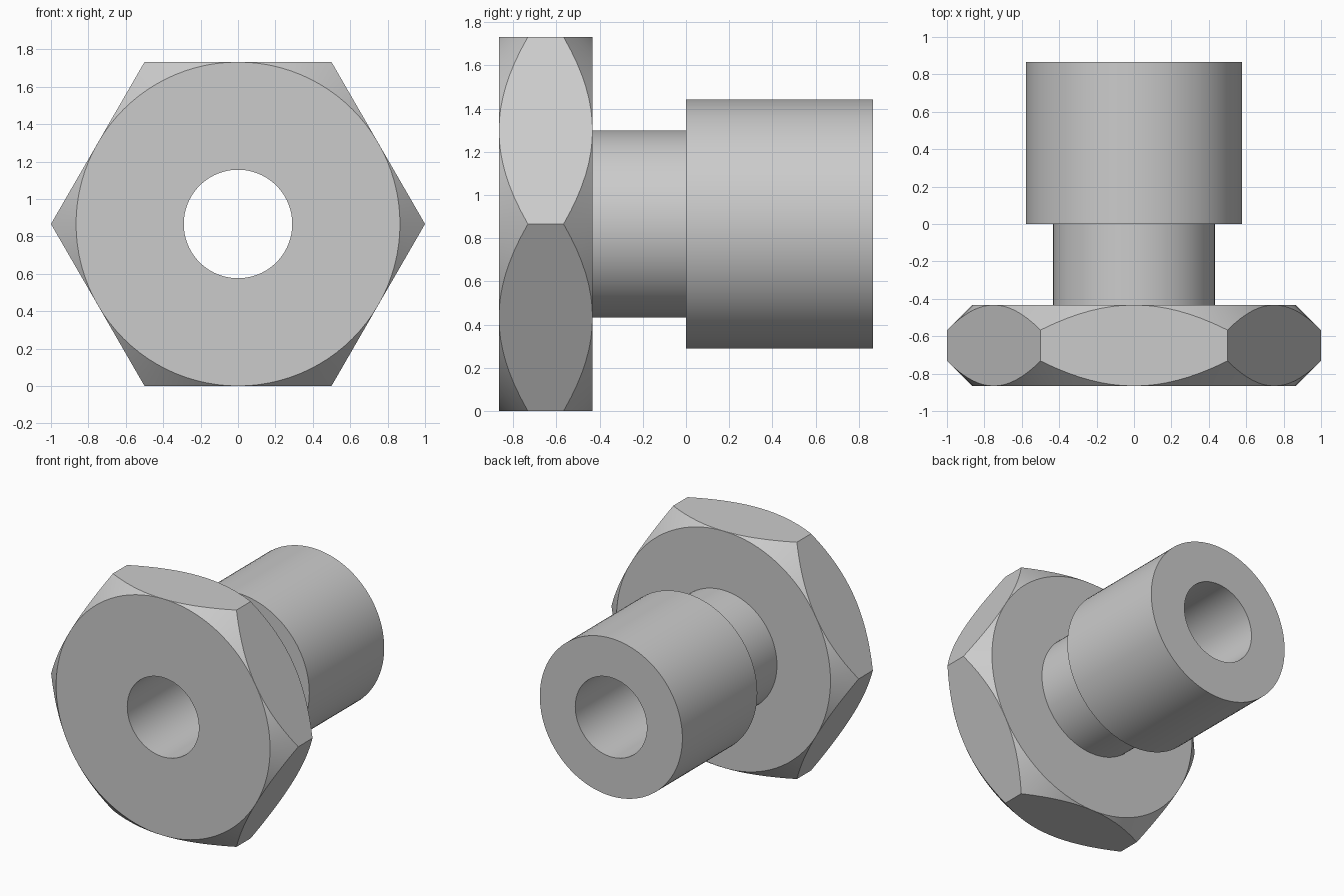
import bpy, bmesh, math

if "Cube" in bpy.data.objects:
    bpy.data.objects.remove(bpy.data.objects["Cube"])

N = 96                      # segments, divisible by 12 so hex corners and flat centres land on vertices
APOTHEM = math.sqrt(3) / 2  # half the width across the hex flats
CZ = APOTHEM                # axis height
NECK_R, BODY_R, BORE_R = 0.433, 0.577, 0.29
FRONT, HEAD_BACK, STEP, BACK = -0.866, -0.433, 0.0, 0.866

steel = bpy.data.materials.new("steel grey")
steel.diffuse_color = (0.6, 0.6, 0.6, 1)
steel.use_nodes = True
steel.node_tree.nodes["Principled BSDF"].inputs["Base Color"].default_value = steel.diffuse_color


def hex_radius(a):
    # distance from the axis to the hexagon outline, corners on +x and -x
    return APOTHEM / math.cos(a % (math.pi / 3) - math.pi / 6)


def sweep(name, profile):
    """Sweep a profile around the y axis; profile(angle) gives (radius, y) points."""
    bm = bmesh.new()
    rings = []
    for k in range(N):
        a = 2 * math.pi * k / N
        rings.append([bm.verts.new((r * math.cos(a), y, CZ + r * math.sin(a)))
                      for r, y in profile(a)])
    for k in range(N):
        p, q = rings[k], rings[(k + 1) % N]
        for i in range(len(p) - 1):
            bm.faces.new((p[i], p[i + 1], q[i + 1], q[i]))
    bmesh.ops.remove_doubles(bm, verts=bm.verts, dist=1e-5)
    mesh = bpy.data.meshes.new(name)
    bm.to_mesh(mesh)
    bm.free()
    mesh.materials.append(steel)
    obj = bpy.data.objects.new(name, mesh)
    bpy.context.collection.objects.link(obj)
    bpy.ops.object.select_all(action='DESELECT')
    obj.select_set(True)
    bpy.context.view_layer.objects.active = obj
    bpy.ops.object.shade_smooth_by_angle(angle=math.radians(20))
    return obj


# Hexagonal head with 45 degree conical chamfers on both faces
def head_profile(a):
    r = hex_radius(a)
    c = r - APOTHEM
    return [(BORE_R, FRONT), (APOTHEM, FRONT), (r, FRONT + c),
            (r, HEAD_BACK - c), (APOTHEM, HEAD_BACK), (NECK_R, HEAD_BACK)]


sweep("hex_head", head_profile)

# Narrow neck behind the head
sweep("neck", lambda a: [(NECK_R, HEAD_BACK), (NECK_R, STEP)])

# Wide cylindrical sleeve with its shoulder and end face
sweep("sleeve", lambda a: [(NECK_R, STEP), (BODY_R, STEP), (BODY_R, BACK), (BORE_R, BACK)])

# Through bore
sweep("bore", lambda a: [(BORE_R, BACK), (BORE_R, FRONT)])
